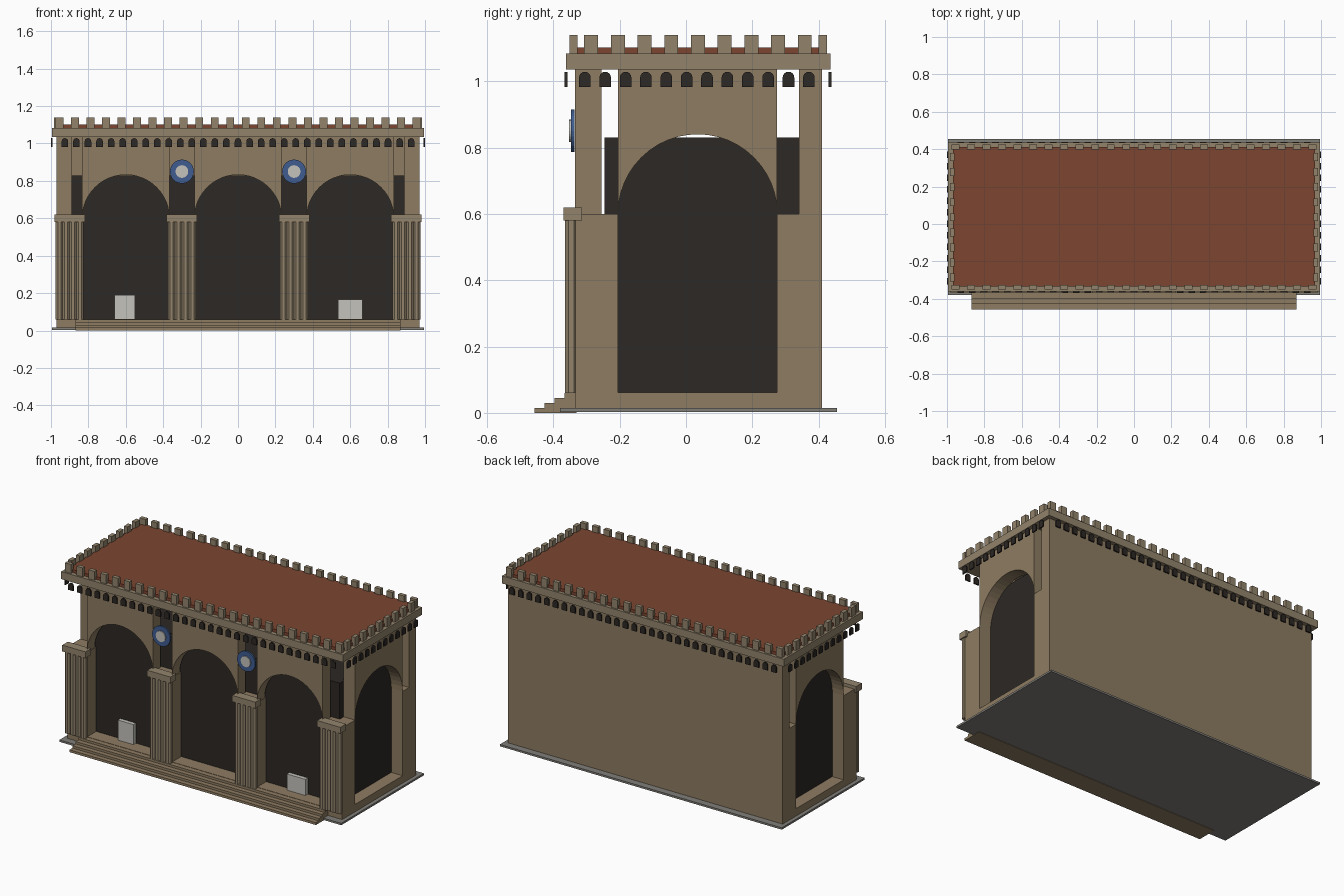
import bpy, bmesh, math
from mathutils import Matrix

if "Cube" in bpy.data.objects:
    bpy.data.objects.remove(bpy.data.objects["Cube"])


def material(name, r, g, b):
    m = bpy.data.materials.new(name)
    m.diffuse_color = (r, g, b, 1)
    m.use_nodes = True
    m.node_tree.nodes["Principled BSDF"].inputs["Base Color"].default_value = m.diffuse_color
    return m


STONE = material("stone", 0.27, 0.20, 0.12)
TRIM = material("trim_stone", 0.29, 0.23, 0.15)
DARK = material("shadow", 0.025, 0.021, 0.018)
ROOF = material("roof_tile", 0.20, 0.06, 0.03)
GREY = material("paving", 0.22, 0.21, 0.19)
BLUE = material("blue_enamel", 0.05, 0.11, 0.28)
WHITE = material("marble", 0.55, 0.54, 0.50)


def finish(bm, name, mat):
    bmesh.ops.recalc_face_normals(bm, faces=bm.faces)
    me = bpy.data.meshes.new(name)
    bm.to_mesh(me)
    bm.free()
    me.materials.append(mat)
    ob = bpy.data.objects.new(name, me)
    bpy.context.collection.objects.link(ob)
    return ob


def add_box(bm, x0, x1, y0, y1, z0, z1):
    m = Matrix.Translation(((x0 + x1) / 2, (y0 + y1) / 2, (z0 + z1) / 2))
    bmesh.ops.create_cube(bm, size=1, matrix=m @ Matrix.Diagonal((x1 - x0, y1 - y0, z1 - z0, 1)))


def boxes(name, mat, *dims):
    bm = bmesh.new()
    for d in dims:
        add_box(bm, *d)
    return finish(bm, name, mat)


def add_prism(bm, profile, d0, d1, axis):
    """Extrude a (u, z) profile from d0 to d1 along y or x."""
    def place(u, z, d):
        return (u, d, z) if axis == 'y' else (d, u, z)
    a = [bm.verts.new(place(u, z, d0)) for u, z in profile]
    b = [bm.verts.new(place(u, z, d1)) for u, z in profile]
    bm.faces.new(a)
    bm.faces.new(b[::-1])
    for i in range(len(a)):
        j = (i + 1) % len(a)
        bm.faces.new((a[i], b[i], b[j], a[j]))


def half_circle(c, z, r, n):
    return [(c - r * math.cos(math.pi * i / n), z + r * math.sin(math.pi * i / n)) for i in range(n + 1)]


def arch_panel(name, c, r, d0, d1, axis):
    bm = bmesh.new()
    # one wall strip per arc segment, welded into one spandrel panel
    pts = half_circle(c, 0.6, r, 24)
    quads = [(p, q, (q[0], 1.035), (p[0], 1.035)) for p, q in zip(pts, pts[1:])]
    for quad in quads:
        prof = quad
        if abs(quad[0][0] - quad[1][0]) > 1e-6:
            add_prism(bm, prof, d0, d1, axis)
    bmesh.ops.remove_doubles(bm, verts=bm.verts, dist=1e-5)
    # remove the internal partitions between strips
    inner = [f for f in bm.faces if all(len(e.link_faces) > 2 for e in f.edges if
             abs(e.verts[0].co.z - e.verts[1].co.z) < 1e-5)
             and abs(f.normal.z) < 1e-4 and any(len(e.link_faces) > 2 for e in f.edges)]
    bmesh.ops.delete(bm, geom=inner, context='FACES_ONLY')
    return finish(bm, name, STONE)


def disc(name, mat, x, z, r, y0, y1, r_in=0):
    bm = bmesh.new()
    m = Matrix.Translation((x, (y0 + y1) / 2, z)) @ Matrix.Rotation(math.pi / 2, 4, 'X')
    bmesh.ops.create_cone(bm, cap_ends=True, segments=24, radius1=r, radius2=r, depth=y1 - y0, matrix=m)
    return finish(bm, name, mat)


# Base, steps and plinth
boxes("base_slab", GREY, (-0.995, 0.995, -0.38, 0.455, 0.003, 0.015))
boxes("steps", STONE, *[(-0.87, 0.87, -0.457 + 0.03 * i, -0.33, 0.015 * i, 0.015 * (i + 1)) for i in range(4)])
boxes("plinth", STONE, (-0.97, 0.97, -0.335, 0.41, 0.012, 0.062))

# Dark interior and back wall
boxes("interior", DARK, (-0.89, 0.89, -0.245, 0.345, 0.06, 0.83))
boxes("back_wall", STONE, (-0.97, 0.97, 0.34, 0.41, 0.06, 1.035))

# Piers with fluted shafts and capitals
for i, x in enumerate((-0.9, -0.3, 0.3, 0.9)):
    boxes(f"front_pier_{i}", STONE, (x - 0.07, x + 0.07, -0.335, -0.205, 0.06, 0.6))
    bm = bmesh.new()
    for k in range(4):
        m = Matrix.Translation((x + (k - 1.5) * 0.037, -0.346, 0.32)) @ Matrix.Rotation(math.pi / 8, 4, 'Z')
        bmesh.ops.create_cone(bm, cap_ends=True, segments=8, radius1=0.021, radius2=0.021, depth=0.52, matrix=m)
    finish(bm, f"column_shafts_{i}", TRIM)
    boxes(f"capital_{i}", TRIM, (x - 0.082, x + 0.082, -0.37, -0.313, 0.58, 0.62))

# Arched wall panels
for i, x in enumerate((-0.6, 0, 0.6)):
    arch_panel(f"front_arch_{i}", x, 0.233, -0.335, -0.255, 'y')
for s, side in ((-1, "left"), (1, "right")):
    xa, xb = sorted((s * 0.89, s * 0.97))
    arch_panel(side + "_arch", 0.035, 0.24, xa, xb, 'x')
    boxes(side + "_back_pier", STONE, (xa, xb, 0.275, 0.41, 0.06, 0.6))

    # Medallions
    disc(side + "_medallion", BLUE, s * 0.3, 0.85, 0.064, -0.347, -0.336)
    disc(side + "_medallion_centre", WHITE, s * 0.3, 0.85, 0.034, -0.353, -0.34)

# Marble blocks in the outer bays
boxes("left_block", WHITE, (-0.66, -0.55, -0.27, -0.22, 0.06, 0.19))
boxes("right_block", WHITE, (0.535, 0.665, -0.27, -0.22, 0.06, 0.165))

# Cornice and roof
boxes("cornice", TRIM, (-0.995, 0.995, -0.362, 0.435, 1.035, 1.083))
boxes("roof", ROOF, (-0.968, 0.968, -0.335, 0.413, 1.08, 1.102))

# Small dark arches hanging under the cornice
bm = bmesh.new()


def niche(c):
    return [(c - 0.0175, 0.982)] + half_circle(c, 1.011, 0.0175, 8) + [(c + 0.0175, 0.982)]


for k in range(31):
    for y in (-0.362, 0.434):
        add_prism(bm, niche((k - 15) * 0.0617), y - 0.004, y + 0.004, 'y')
for k in range(12):
    for x in (-0.996, 0.996):
        add_prism(bm, niche(-0.305 + k * 0.0614), x - 0.004, x + 0.004, 'x')
finish(bm, "cornice_arches", DARK)

# Battlements
bm = bmesh.new()
for k in range(24):
    x = (k - 11.5) * 0.083
    for y in (-0.339, 0.412):
        add_box(bm, x - 0.021, x + 0.021, y - 0.0125, y + 0.0125, 1.08, 1.14)
for k in range(9):
    y = -0.286 + k * 0.0805
    for x in (-0.972, 0.972):
        add_box(bm, x - 0.0125, x + 0.0125, y - 0.021, y + 0.021, 1.08, 1.14)
finish(bm, "battlements", TRIM)
